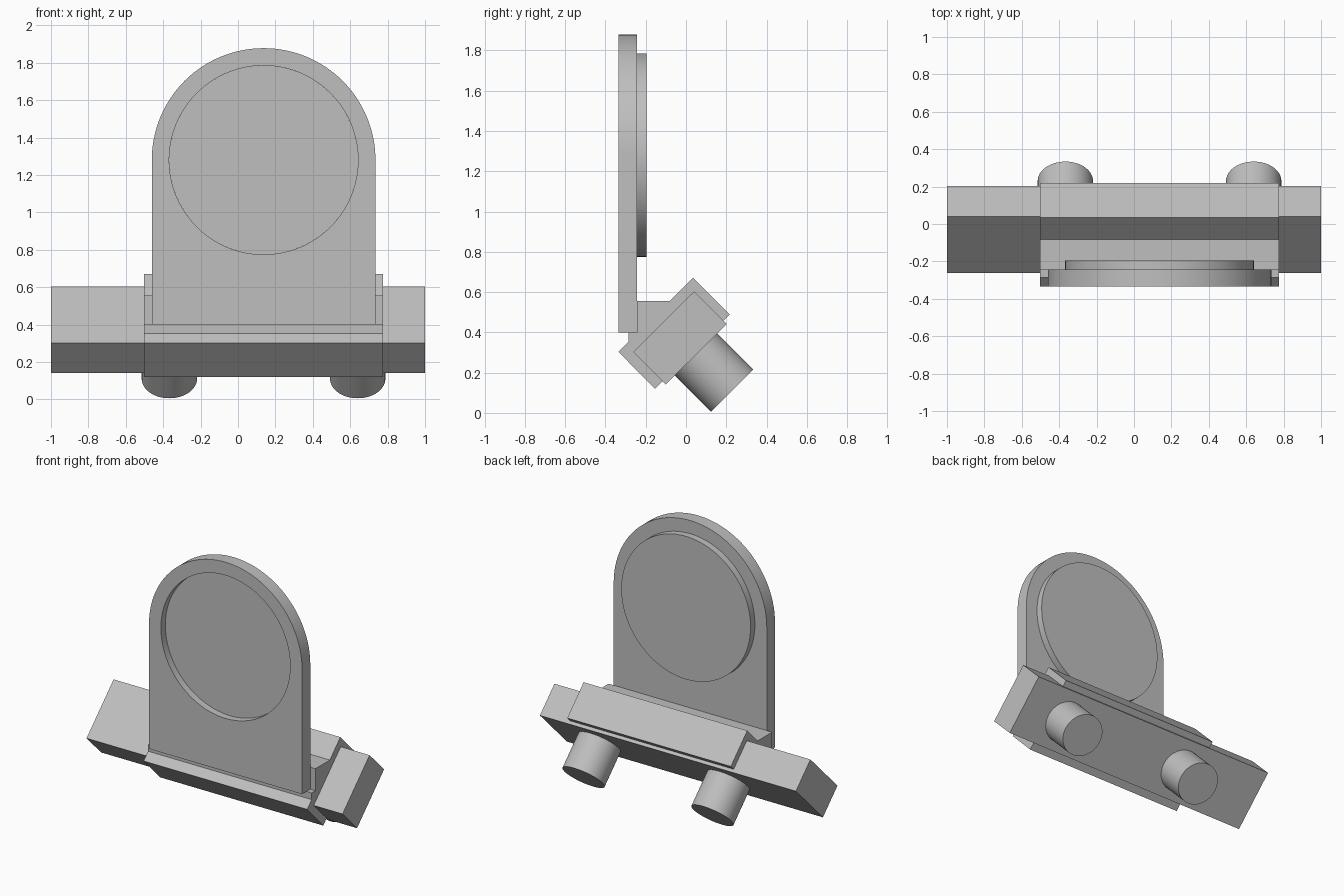
import bpy
import bmesh
import math
from mathutils import Vector

cube = bpy.data.objects.get("Cube")
if cube:
    bpy.data.objects.remove(cube, do_unlink=True)

grey = bpy.data.materials.new("plain grey")
grey.use_nodes = True
COLOUR = (0.52, 0.52, 0.52, 1)
grey.diffuse_color = COLOUR
grey.node_tree.nodes["Principled BSDF"].inputs["Base Color"].default_value = COLOUR

MID_X = 0.137      # centre line of the plate and its bracket
HEAD_Z = 1.28      # centre of the round head


def activate(obj):
    bpy.ops.object.select_all(action='DESELECT')
    obj.select_set(True)
    bpy.context.view_layer.objects.active = obj


def finish(obj):
    obj.data.materials.clear()
    obj.data.materials.append(grey)
    activate(obj)
    bpy.ops.object.shade_smooth_by_angle(angle=math.radians(30))


def extrude_along_x(name, profile, x0, x1):
    """Extrude a closed (y, z) profile from x0 to x1."""
    bm = bmesh.new()
    face = bm.faces.new([bm.verts.new((x0, y, z)) for y, z in profile])
    new = bmesh.ops.extrude_face_region(bm, geom=[face])["geom"]
    moved = [v for v in new if isinstance(v, bmesh.types.BMVert)]
    bmesh.ops.translate(bm, verts=moved, vec=(x1 - x0, 0, 0))
    bmesh.ops.recalc_face_normals(bm, faces=bm.faces)
    mesh = bpy.data.meshes.new(name)
    bm.to_mesh(mesh)
    bm.free()
    obj = bpy.data.objects.new(name, mesh)
    bpy.context.collection.objects.link(obj)
    finish(obj)


def cylinder(name, start, end, radius):
    start, end = Vector(start), Vector(end)
    axis = end - start
    bpy.ops.mesh.primitive_cylinder_add(
        vertices=96, radius=radius, depth=axis.length,
        location=(start + end) / 2,
        rotation=axis.to_track_quat('Z', 'Y').to_euler())
    obj = bpy.context.object
    obj.name = name
    finish(obj)


def arc(radius, degrees, steps):
    return [(radius * math.cos(math.radians(degrees * i / steps)),
             radius * math.sin(math.radians(degrees * i / steps)))
            for i in range(steps + 1)]


# Upright plate: arched outline with a round opening
outline = arc(0.598, 180, 64) + [(-0.598, 0.40 - HEAD_Z), (0.598, 0.40 - HEAD_Z)]
opening = arc(0.505, 360, 128)[:-1]
curve = bpy.data.curves.new("upright_plate", 'CURVE')
curve.dimensions = '2D'
curve.fill_mode = 'BOTH'
curve.extrude = 0.046
for points in (outline, opening):
    spline = curve.splines.new('POLY')
    spline.points.add(len(points) - 1)
    for point, (x, y) in zip(spline.points, points):
        point.co = (x, y, 0, 1)
    spline.use_cyclic_u = True
plate = bpy.data.objects.new("upright_plate", curve)
plate.location = (MID_X, -0.289, HEAD_Z)
plate.rotation_euler = (math.pi / 2, 0, 0)
bpy.context.collection.objects.link(plate)
activate(plate)
bpy.ops.object.convert(target='MESH')
plate = bpy.context.object
bm = bmesh.new()
bm.from_mesh(plate.data)
bmesh.ops.remove_doubles(bm, verts=bm.verts, dist=0.0001)
bmesh.ops.recalc_face_normals(bm, faces=bm.faces)
bm.to_mesh(plate.data)
bm.free()
finish(plate)

# Round disc, recessed at the front and raised at the back
cylinder("round_disc", (MID_X, -0.285, HEAD_Z), (MID_X, -0.195, HEAD_Z), 0.505)

# Tilted clamp bracket with the ledge that holds the plate
extrude_along_x("clamp_bracket", [
    (-0.335, 0.303), (-0.285, 0.353), (-0.285, 0.40), (-0.243, 0.40),
    (-0.243, 0.555), (-0.082, 0.555), (0.035, 0.672), (0.218, 0.489),
    (0.186, 0.457), (0.04, 0.603), (-0.262, 0.303), (-0.117, 0.158),
    (-0.155, 0.12)], -0.503, 0.775)

# Long tilted bar held in the bracket
extrude_along_x("tilted_bar", [
    (-0.262, 0.303), (0.04, 0.603), (0.202, 0.441), (-0.10, 0.141)], -1, 1)

# Two round studs on the lower back face of the bar
for side, x in (("right", -0.367), ("left", 0.64)):
    cylinder(side + "_stud", (x, 0.04, 0.30), (x, 0.229, 0.111), 0.148)
